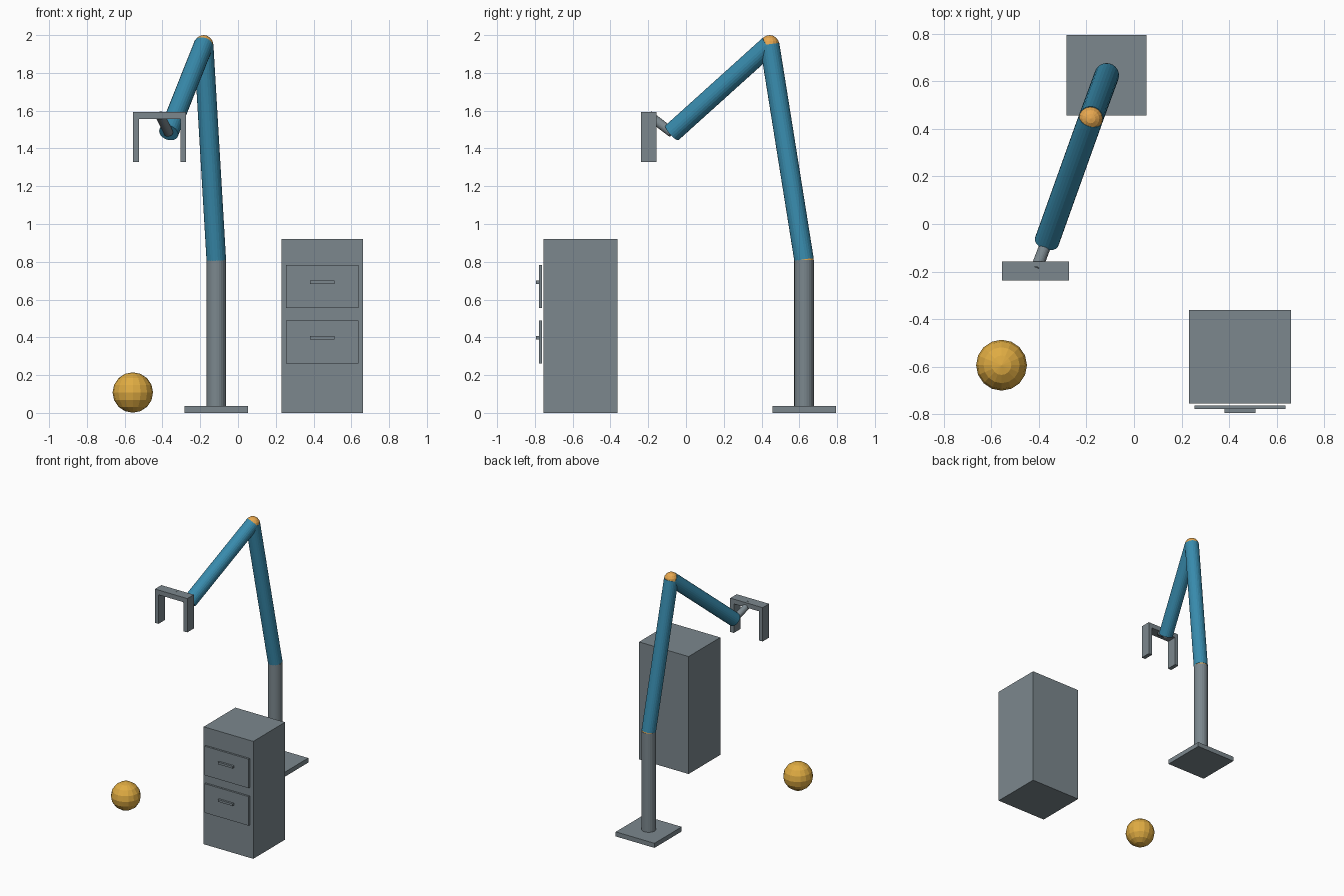
import bpy
from mathutils import Vector

if "Cube" in bpy.data.objects:
    bpy.data.objects.remove(bpy.data.objects["Cube"])


def material(name, rgb):
    m = bpy.data.materials.new(name)
    m.diffuse_color = (*rgb, 1)
    m.use_nodes = True
    m.node_tree.nodes["Principled BSDF"].inputs["Base Color"].default_value = m.diffuse_color
    return m


GREY = material("steel grey", (0.20, 0.245, 0.27))
BLUE = material("arm blue", (0.04, 0.26, 0.42))
ORANGE = material("joint orange", (0.80, 0.39, 0.08))
GOLD = material("ball gold", (0.74, 0.41, 0.055))


def finish(name, mat):
    ob = bpy.context.object
    ob.name = name
    ob.data.materials.append(mat)
    return ob


def box(name, x, y, z, mat=GREY):
    """Box from (min, max) ranges on each axis."""
    bpy.ops.mesh.primitive_cube_add(size=1, location=[sum(r) / 2 for r in (x, y, z)])
    ob = finish(name, mat)
    size = [r[1] - r[0] for r in (x, y, z)]
    for v in ob.data.vertices:
        v.co = [c * s for c, s in zip(v.co, size)]
    return ob


def rod(name, a, b, radius, mat):
    """Cylinder between two points."""
    a, b = Vector(a), Vector(b)
    bpy.ops.mesh.primitive_cylinder_add(
        vertices=24, radius=radius, depth=(b - a).length, location=(a + b) / 2,
        rotation=(b - a).to_track_quat('Z', 'Y').to_euler())
    return finish(name, mat)


def ball(name, centre, radius, mat):
    bpy.ops.mesh.primitive_uv_sphere_add(segments=16, ring_count=8,
                                         radius=radius, location=centre)
    return finish(name, mat)


# Arm joint positions
foot = (-0.115, 0.625, 0.03)
shoulder = (-0.115, 0.625, 0.81)
elbow = (-0.182, 0.443, 1.949)
wrist = (-0.367, -0.074, 1.483)
hand = (-0.413, -0.196, 1.575)

# Base, column and arm
box("base_plate", (-0.283, 0.053), (0.457, 0.795), (0, 0.036))
rod("column", foot, shoulder, 0.052, GREY)
ball("shoulder_joint", shoulder, 0.051, ORANGE)
rod("upper_arm", shoulder, elbow, 0.052, BLUE)
ball("elbow_joint", elbow, 0.051, ORANGE)
rod("forearm", elbow, wrist, 0.052, BLUE)
rod("wrist_rod", wrist, hand, 0.025, GREY)

# Gripper
grip_y = (-0.237, -0.157)
box("gripper_bar", (-0.555, -0.274), grip_y, (1.556, 1.593))
for side, x in (("left", -0.555), ("right", -0.305)):
    box(f"gripper_finger_{side}", (x, x + 0.031), grip_y, (1.328, 1.556))

# Cabinet with two drawers
box("cabinet", (0.231, 0.661), (-0.755, -0.362), (0, 0.921))
for label, z in (("lower", 0.262), ("upper", 0.556)):
    box(f"drawer_front_{label}", (0.255, 0.637), (-0.778, -0.763), (z, z + 0.228))
    box(f"drawer_handle_{label}", (0.381, 0.510), (-0.795, -0.779),
        (z + 0.127, z + 0.144))

# Loose ball on the floor
ball("floor_ball", (-0.557, -0.594, 0.108), 0.107, GOLD)
